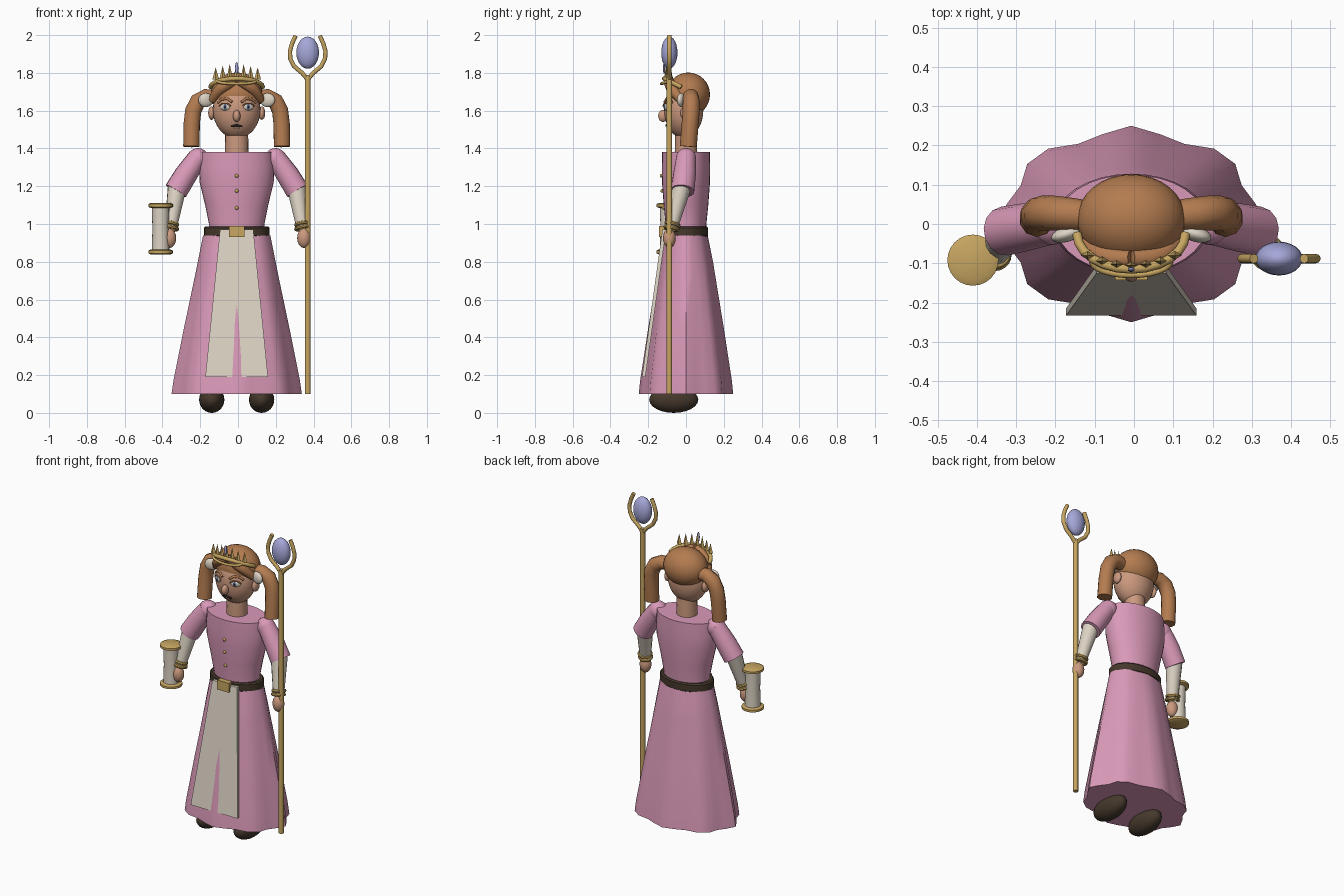
import bpy, bmesh, math
from mathutils import Vector

if "Cube" in bpy.data.objects:
    bpy.data.objects.remove(bpy.data.objects["Cube"])

X0 = -0.007  # the figure stands slightly off centre


def material(name, r, g, b):
    m = bpy.data.materials.new(name)
    m.use_nodes = True
    m.diffuse_color = (r, g, b, 1)
    m.node_tree.nodes["Principled BSDF"].inputs["Base Color"].default_value = (r, g, b, 1)
    return m


PINK = material("pink cloth", 0.70, 0.32, 0.48)
SKIN = material("skin", 0.60, 0.32, 0.21)
HAIR = material("brown hair", 0.45, 0.20, 0.08)
GOLD = material("gold", 0.57, 0.38, 0.12)
LINEN = material("linen", 0.72, 0.65, 0.55)
LEATHER = material("dark leather", 0.06, 0.04, 0.025)
ORB = material("lilac gem", 0.38, 0.39, 0.70)
BLACK = material("black", 0.02, 0.015, 0.015)
IRIS = material("blue iris", 0.08, 0.14, 0.33)


def finish(ob, name, mats, angle=40):
    ob.name = name
    ob.data.materials.clear()
    for m in mats:
        ob.data.materials.append(m)
    bpy.ops.object.select_all(action="DESELECT")
    ob.select_set(True)
    bpy.context.view_layer.objects.active = ob
    bpy.ops.object.shade_smooth_by_angle(angle=math.radians(angle))
    return ob


def mesh_object(bm, name, mats, angle=40):
    bmesh.ops.recalc_face_normals(bm, faces=bm.faces)
    me = bpy.data.meshes.new(name)
    bm.to_mesh(me)
    bm.free()
    ob = bpy.data.objects.new(name, me)
    bpy.context.collection.objects.link(ob)
    return finish(ob, name, mats, angle)


def ball(name, mat, loc, size, rot=(0, 0, 0), seg=24):
    bpy.ops.mesh.primitive_uv_sphere_add(
        segments=seg, ring_count=seg // 2, radius=1,
        location=(loc[0] + X0, loc[1], loc[2]), rotation=rot)
    ob = bpy.context.object
    ob.scale = size
    return finish(ob, name, [mat])


def lathe(name, mats, rings, seg=28, wave=lambda t, f: 1.0, paint=None, centre=(0, 0)):
    """Closed elliptical loft; each ring is (z, half x, half y, wave amount)."""
    bm = bmesh.new()
    loops = []
    for z, a, b, f in rings:
        loop = []
        for i in range(seg):
            t = math.tau * i / seg
            r = wave(t, f)
            loop.append(bm.verts.new((X0 + centre[0] + a * r * math.cos(t),
                                      centre[1] + b * r * math.sin(t), z)))
        loops.append(loop)
    for lo, hi in zip(loops, loops[1:]):
        for i in range(seg):
            j = (i + 1) % seg
            bm.faces.new((lo[i], lo[j], hi[j], hi[i]))
    bm.faces.new(loops[0])
    bm.faces.new(loops[-1])
    if paint:
        for f in bm.faces:
            f.material_index = paint(f)
    return mesh_object(bm, name, mats)


def tube(name, mat, points, radius, sides=3, kind="POLY"):
    """Round tube along points (x, y, z, relative thickness)."""
    cu = bpy.data.curves.new(name, "CURVE")
    cu.dimensions = "3D"
    cu.bevel_depth = radius
    cu.bevel_resolution = sides
    cu.use_fill_caps = True
    sp = cu.splines.new(kind)
    sp.points.add(len(points) - 1)
    for p, (x, y, z, w) in zip(sp.points, points):
        p.co = (x + X0, y, z, 1)
        p.radius = w
    if kind == "NURBS":
        sp.use_endpoint_u = True
        sp.order_u = 3
        sp.resolution_u = 5
    ob = bpy.data.objects.new(name, cu)
    bpy.context.collection.objects.link(ob)
    bpy.ops.object.select_all(action="DESELECT")
    ob.select_set(True)
    bpy.context.view_layer.objects.active = ob
    bpy.ops.object.convert(target="MESH")
    return finish(bpy.context.object, name, [mat])


def block(name, mat, low, high):
    """Tapered plate; low and high are (z, half width, front y, back y)."""
    bm = bmesh.new()
    bmesh.ops.create_cube(bm, size=2)
    for v in bm.verts:
        z, w, front, back = high if v.co.z > 0 else low
        v.co = (X0 + w * v.co.x, front if v.co.y < 0 else back, z)
    return mesh_object(bm, name, [mat], 20)


# Pleated skirt with gold hem and linen hip panels
def pleat(t, f):
    return 1 - 0.05 * f * (1 - math.cos(8 * t))


def skirt_paint(f):
    c = f.calc_center_median()
    if len(f.verts) > 4:
        return 0
    if c.z < 0.17:
        return 1
    side = math.degrees(math.atan2(abs(c.y) * 1.5, abs(c.x - X0)))
    reach = 46 if c.z > 0.86 else 34 if c.z > 0.8 else 8 if c.z > 0.77 else -1
    return 2 if side < reach else 0


lathe("skirt", [PINK, GOLD, LINEN],
      [(0.1, 0.345, 0.25, 1), (0.17, 0.335, 0.243, 1), (0.45, 0.279, 0.2, 0.75),
       (0.72, 0.222, 0.156, 0.5), (0.77, 0.212, 0.148, 0.45), (0.8, 0.206, 0.143, 0.4),
       (0.86, 0.194, 0.131, 0.35), (0.94, 0.178, 0.115, 0.25)], wave=pleat, paint=skirt_paint)
block("apron", LINEN, (0.19, 0.166, -0.233, -0.215), (0.97, 0.088, -0.125, -0.105))

# Bodice, belt, buckle and buttons
lathe("bodice", [PINK], [(0.94, 0.15, 0.105, 0), (1.0, 0.147, 0.108, 0), (1.1, 0.167, 0.118, 0),
                         (1.22, 0.196, 0.127, 0), (1.3, 0.2, 0.128, 0), (1.38, 0.193, 0.126, 0)], 32)
lathe("belt", [LEATHER], [(0.93, 0.165, 0.11, 0), (0.938, 0.173, 0.117, 0),
                          (0.98, 0.173, 0.117, 0), (0.988, 0.165, 0.11, 0)], 32)
block("buckle", GOLD, (0.93, 0.041, -0.142, -0.11), (0.99, 0.041, -0.142, -0.11))
for z, y in ((1.255, -0.129), (1.175, -0.125), (1.085, -0.118)):
    ball("button", GOLD, (0, y, z), (0.01, 0.01, 0.01), seg=12)

# Neck, head and hair cap
lathe("neck", [SKIN], [(1.36, 0.063, 0.06, 0), (1.52, 0.06, 0.057, 0)], 20)
HEAD, HEAD_SIZE = Vector((0, -0.012, 1.605)), Vector((0.126, 0.104, 0.152))
ball("head", SKIN, HEAD, HEAD_SIZE, seg=32)
ball("hair_cap", HAIR, (0, 0.012, 1.685), (0.138, 0.115, 0.117), seg=32)


def face(x, z, out=0.0):
    """Point on the front of the head."""
    u, w = x / HEAD_SIZE.x, (z - HEAD.z) / HEAD_SIZE.z
    return (x, HEAD.y - HEAD_SIZE.y * math.sqrt(max(0, 1 - u * u - w * w)) - out, z)


# Face
ball("nose", SKIN, face(0, 1.572, 0.008), (0.02, 0.026, 0.032), seg=16)
tube("mouth", BLACK, [(*face(x, 1.522 - abs(x) * 0.2, 0.002), 1 - abs(x) * 18)
                      for x in (-0.03, -0.015, 0, 0.015, 0.03)], 0.008)
tube("lower_lip", SKIN, [(*face(x, 1.512, 0.001), 1) for x in (-0.018, 0, 0.018)], 0.007)

for s, side in ((1, "left"), (-1, "right")):
    # Eye, brow and ear
    turn = (0, 0, s * 0.5)
    ball(side + "_eye", LINEN, face(s * 0.063, 1.62), (0.031, 0.012, 0.019), turn, 16)
    ball(side + "_iris", IRIS, face(s * 0.061, 1.62, 0.007), (0.013, 0.007, 0.015), turn, 12)
    ball(side + "_pupil", BLACK, face(s * 0.061, 1.62, 0.012), (0.006, 0.004, 0.007), turn, 12)
    tube(side + "_eyelid", HAIR, [(*face(s * x, z, 0.01), 1) for x, z in
                                  ((0.033, 1.625), (0.05, 1.638), (0.075, 1.638), (0.094, 1.624))], 0.004)
    tube(side + "_eyebrow", HAIR, [(*face(s * x, z, 0.003), 1) for x, z in
                                   ((0.025, 1.645), (0.05, 1.664), (0.08, 1.66), (0.1, 1.642))], 0.007)
    ball(side + "_ear", SKIN, (s * 0.133, 0, 1.587), (0.018, 0.03, 0.036), seg=16)

    # Swept fringe, hair tie and hanging tail
    tube(side + "_fringe", HAIR, [(0, -0.088, 1.765, 0.8), (s * 0.05, -0.09, 1.742, 1.1),
                                  (s * 0.1, -0.065, 1.705, 1.1), (s * 0.128, -0.025, 1.655, 0.8)],
         0.028, kind="NURBS")
    ball(side + "_hair_tie", LINEN, (s * 0.163, -0.025, 1.656), (0.042, 0.02, 0.037), (0, 0, -s * 0.3))
    tube(side + "_hair_tail", HAIR, [(s * 0.1, 0.02, 1.67, 0.85), (s * 0.16, 0.025, 1.675, 0.95),
                                     (s * 0.205, 0.028, 1.65, 1), (s * 0.23, 0.027, 1.6, 1),
                                     (s * 0.238, 0.022, 1.53, 1), (s * 0.24, 0.012, 1.41, 1)], 0.045)

    # Arm: sleeve, cuff, bracelets, hand
    ball(side + "_shoulder", PINK, (s * 0.205, 0, 1.345), (0.057, 0.054, 0.057))
    tube(side + "_sleeve", PINK, [(s * 0.205, 0, 1.355, 0.9), (s * 0.27, -0.008, 1.26, 1.05),
                                  (s * 0.322, -0.018, 1.175, 1.08)], 0.058, 5)
    tube(side + "_cuff", LINEN, [(s * 0.315, -0.022, 1.195, 1), (s * 0.348, -0.075, 0.985, 0.66)], 0.05, 5)
    for z, y in ((1.0, -0.072), (0.978, -0.077)):
        bpy.ops.mesh.primitive_torus_add(major_radius=0.034, minor_radius=0.01, major_segments=20,
                                         minor_segments=8, location=(X0 + s * 0.348, y, z),
                                         rotation=(-0.25, -s * 0.15, 0))
        finish(bpy.context.object, side + "_bracelet", [GOLD])
    ball(side + "_hand", SKIN, (s * 0.356, -0.088, 0.925), (0.036, 0.034, 0.052), seg=16)

    # Shoe
    ball(side + "_shoe", LEATHER, (s * 0.132, -0.065, 0.07), (0.067, 0.13, 0.07))

    # Staff prong
    tube(side + "_prong", GOLD, [(0.376 + s * x, -0.088, z, 1) for x, z in
                                 ((0, 1.765), (0.03, 1.8), (0.072, 1.835), (0.092, 1.875),
                                  (0.094, 1.915), (0.083, 1.955), (0.064, 1.997))], 0.012)

# Crown: front half band, brow band and spikes
arc = [math.radians(a) for a in range(-90, 91, 15)]
tube("crown_band", GOLD, [(0.138 * math.sin(a), -0.025 - 0.09 * math.cos(a),
                           1.725 + 0.045 * math.cos(a), 1) for a in arc], 0.012)
tube("crown_front", GOLD, [(0.1 * math.sin(a), -0.095 - 0.035 * math.cos(a),
                            1.755 - 0.012 * math.cos(a), 1) for a in arc], 0.008)
for k in range(-3, 4):
    x = k * 0.037
    y = -0.105 + 0.025 * (k / 3) ** 2
    top = 1.855 - 0.009 * abs(k)
    bpy.ops.mesh.primitive_cone_add(vertices=4, radius1=0.018, depth=top - 1.765,
                                    location=(X0 + x, y, (top + 1.765) / 2))
    spike = bpy.context.object
    spike.scale.y = 0.6
    finish(spike, "crown_spike", [GOLD], 20)
ball("crown_gem", ORB, (0, -0.116, 1.825), (0.009, 0.006, 0.032), seg=12)

# Staff with egg-shaped gem
tube("staff", GOLD, [(0.376, -0.088, 0.1, 1), (0.376, -0.088, 1.79, 1)], 0.015)
ball("staff_gem", ORB, (0.376, -0.088, 1.907), (0.06, 0.043, 0.085))

# Scroll with gold end knobs
at = (-0.403, -0.092)
lathe("scroll", [LINEN], [(0.85, 0.047, 0.047, 0), (0.975, 0.043, 0.043, 0), (1.1, 0.047, 0.047, 0)],
      20, centre=at)
for z in (0.852, 1.098):
    lathe("scroll_end", [GOLD], [(z - 0.014, 0.05, 0.05, 0), (z - 0.007, 0.065, 0.065, 0),
                                 (z + 0.007, 0.065, 0.065, 0), (z + 0.014, 0.05, 0.05, 0)], 24, centre=at)
